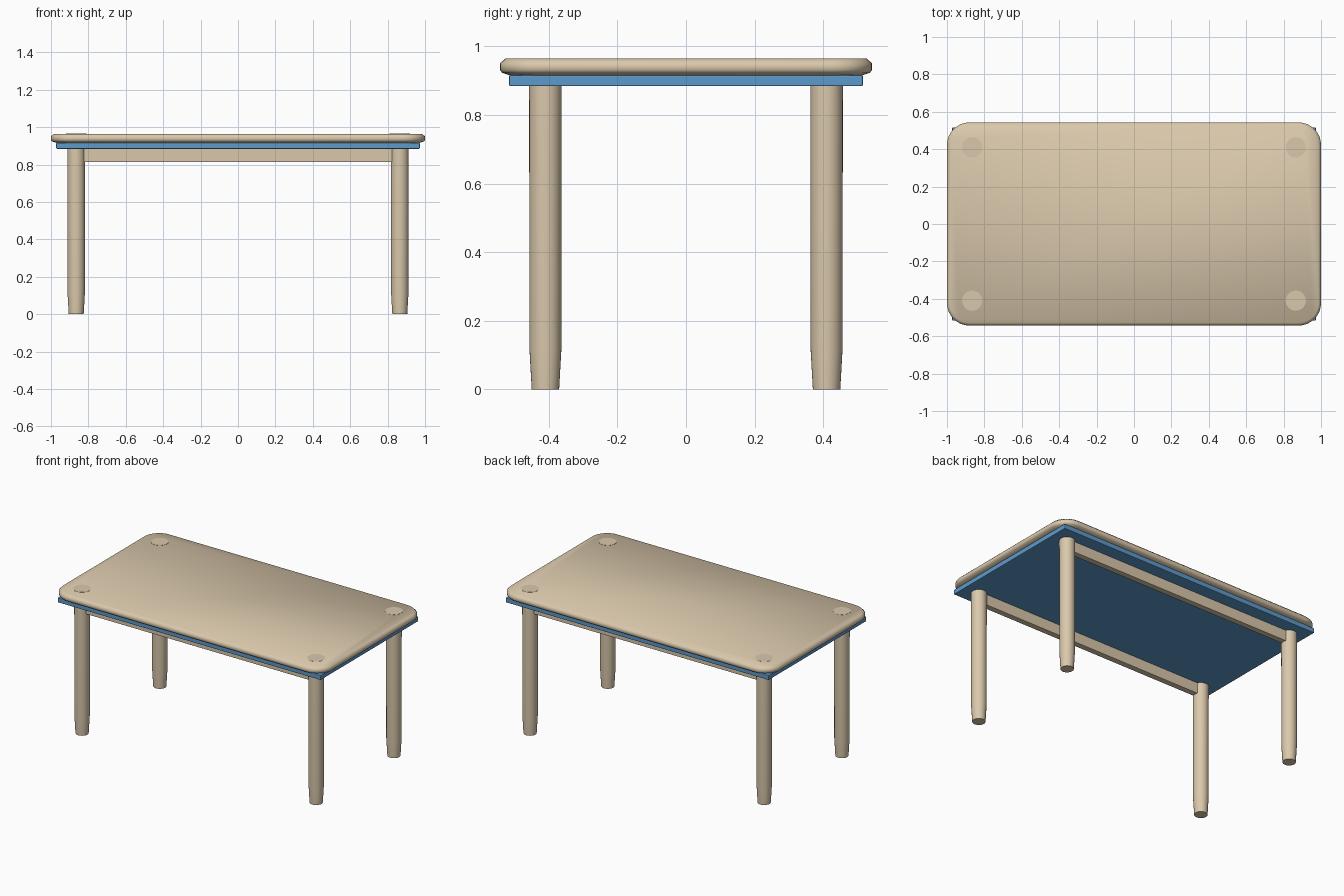
import bpy, bmesh
from math import cos, sin, pi

cube = bpy.data.objects.get("Cube")
if cube:
    bpy.data.objects.remove(cube)


def material(name, rgb):
    m = bpy.data.materials.new(name)
    m.use_nodes = True
    m.diffuse_color = (*rgb, 1)
    m.node_tree.nodes["Principled BSDF"].inputs["Base Color"].default_value = (*rgb, 1)
    return m


wood = material("pale wood", (0.70, 0.58, 0.41))
blue = material("blue paint", (0.11, 0.32, 0.60))


def finish(bm, name, mat):
    bmesh.ops.recalc_face_normals(bm, faces=bm.faces)
    mesh = bpy.data.meshes.new(name)
    bm.to_mesh(mesh)
    bm.free()
    mesh.materials.append(mat)
    obj = bpy.data.objects.new(name, mesh)
    bpy.context.collection.objects.link(obj)
    return obj


def loft(name, rings, mat):
    """Skin a stack of closed rings and cap both ends."""
    bm = bmesh.new()
    loops = [[bm.verts.new(p) for p in ring] for ring in rings]
    n = len(loops[0])
    for a, b in zip(loops, loops[1:]):
        for i in range(n):
            j = (i + 1) % n
            bm.faces.new((a[i], a[j], b[j], b[i]))
    bm.faces.new(loops[0][::-1])
    bm.faces.new(loops[-1])
    return finish(bm, name, mat)


def rounded_rect(hx, hy, r, z, steps=8):
    pts = []
    for q, (sx, sy) in enumerate(((1, 1), (-1, 1), (-1, -1), (1, -1))):
        for k in range(steps + 1):
            a = (q + k / steps) * pi / 2
            pts.append((sx * (hx - r) + r * cos(a), sy * (hy - r) + r * sin(a), z))
    return pts


def circle(x, y, r, z, n=32):
    return [(x + r * cos(2 * pi * i / n), y + r * sin(2 * pi * i / n), z) for i in range(n)]


def box(name, size, center, mat, bevel):
    bm = bmesh.new()
    bmesh.ops.create_cube(bm, size=1)
    for v in bm.verts:
        v.co = [c * s + o for c, s, o in zip(v.co, size, center)]
    obj = finish(bm, name, mat)
    mod = obj.modifiers.new("soft edges", "BEVEL")
    mod.width = bevel
    mod.segments = 2
    return obj


def smooth(obj, angle=None):
    bpy.ops.object.select_all(action="DESELECT")
    obj.select_set(True)
    bpy.context.view_layer.objects.active = obj
    if angle is None:
        bpy.ops.object.shade_smooth()
    else:
        bpy.ops.object.shade_smooth_by_angle(angle=angle)


# Tabletop with rounded corners and chamfered rim
rim = [(0.03, 0.915), (0.007, 0.923), (0, 0.931), (0, 0.95), (0.015, 0.964)]
top = loft("tabletop", [rounded_rect(1 - d, 0.543 - d, 0.12 - d, z) for d, z in rim], wood)
smooth(top)

# Square-cornered panel under the top
box("under_panel", (1.944, 1.032, 0.032), (0, 0, 0.9), blue, 0.004)

# Tapered legs, with round end caps flush in the top
leg_profile = [(0.04, 0), (0.0465, 0.115), (0.0475, 0.89)]
for sx, side in ((1, "left"), (-1, "right")):
    for sy, end in ((-1, "front"), (1, "back")):
        x, y = sx * 0.865, sy * 0.41
        leg = loft(f"{end}_{side}_leg", [circle(x, y, r, z) for r, z in leg_profile], wood)
        smooth(leg, pi / 6)
        loft(f"{end}_{side}_leg_cap", [circle(x, y, 0.054, z) for z in (0.96, 0.965)], wood)

# Long rails between the legs
for sy, end in ((-1, "front"), (1, "back")):
    box(f"{end}_rail", (1.65, 0.04, 0.075), (0, sy * 0.41, 0.8505), wood, 0.003)
